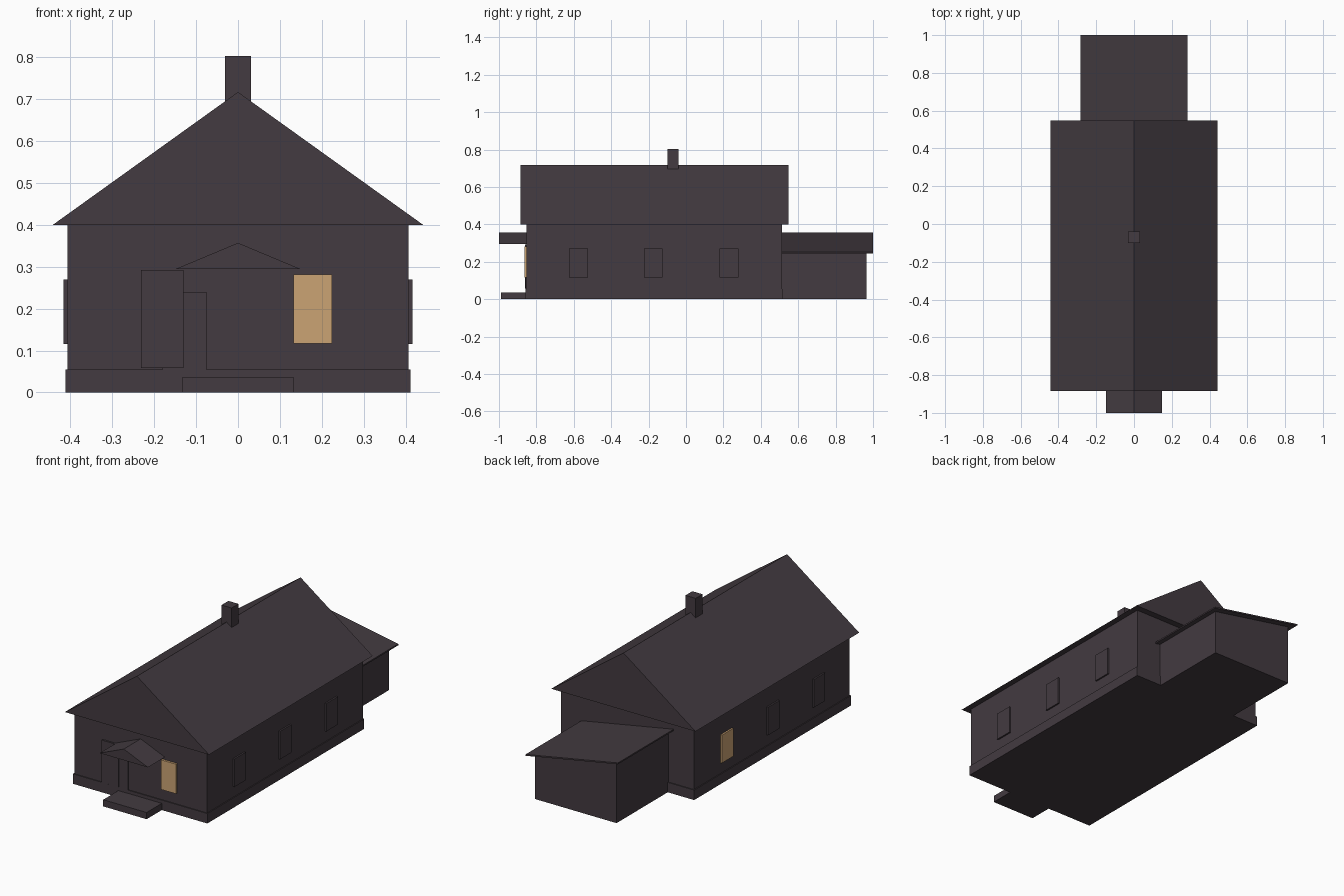
import bpy

cube = bpy.data.objects.get("Cube")
if cube:
    bpy.data.objects.remove(cube, do_unlink=True)


def material(name, colour):
    mat = bpy.data.materials.new(name)
    mat.use_nodes = True
    mat.diffuse_color = (*colour, 1)
    bsdf = mat.node_tree.nodes["Principled BSDF"]
    bsdf.inputs["Base Color"].default_value = (*colour, 1)
    bsdf.inputs["Roughness"].default_value = 0.9
    return mat


DARK = material("charcoal", (0.056, 0.043, 0.052))
GLOW = material("warm window light", (0.60, 0.37, 0.175))


def prism(name, profile, y0, y1, mat=DARK):
    """Extrude an (x, z) outline, counter-clockwise from the front, along y."""
    n = len(profile)
    verts = [(x, y, z) for y in (y0, y1) for x, z in profile]
    faces = [tuple(range(n)), tuple(reversed(range(n, 2 * n)))]
    for i in range(n):
        j = (i + 1) % n
        faces.append((i, i + n, j + n, j))
    mesh = bpy.data.meshes.new(name)
    mesh.from_pydata(verts, [], faces)
    mesh.materials.append(mat)
    obj = bpy.data.objects.new(name, mesh)
    bpy.context.collection.objects.link(obj)
    return obj


def box(name, x0, x1, y0, y1, z0, z1, mat=DARK):
    return prism(name, [(x0, z0), (x1, z0), (x1, z1), (x0, z1)], y0, y1, mat)


def gable(name, half, z0, z1, y0, y1):
    return prism(name, [(-half, z0), (half, z0), (0, z1)], y0, y1)


# Main house: plinth, walls, solid gable roof and chimney
box("plinth", -0.412, 0.412, -0.857, 0.517, 0, 0.055)
box("walls", -0.407, 0.407, -0.852, 0.512, 0.05, 0.40)
gable("main_roof", 0.442, 0.40, 0.717, -0.885, 0.548)
box("chimney", -0.031, 0.031, -0.10, -0.04, 0.69, 0.803)

# Rear lean-to: walls follow the single-pitch roof, high on the right side
def pitch(x):
    return 0.304 - 0.184 * x


box_half, roof_half, slab = 0.25, 0.283, 0.008
prism("shed_walls",
      [(-box_half, 0), (box_half, 0),
       (box_half, pitch(box_half) - slab), (-box_half, pitch(-box_half) - slab)],
      0.50, 0.965)
prism("shed_roof",
      [(-roof_half, pitch(-roof_half) - slab), (roof_half, pitch(roof_half) - slab),
       (roof_half, pitch(roof_half)), (-roof_half, pitch(-roof_half))],
      0.512, 1.0)

# Entrance: canopy, step, doorway and door leaf
gable("porch_canopy", 0.148, 0.295, 0.357, -1.0, -0.85)
box("front_step", -0.133, 0.133, -0.99, -0.857, 0, 0.037)
box("doorway", -0.18, -0.075, -0.858, -0.85, 0, 0.24)
box("door_leaf", -0.232, -0.13, -0.862, -0.85, 0.058, 0.292)

# Front window and the three windows on each side
box("front_window", 0.133, 0.224, -0.864, -0.85, 0.117, 0.281, GLOW)
for side, label in ((1, "left"), (-1, "right")):
    for i, y in enumerate((-0.575, -0.175, 0.23)):
        lit = side < 0 and i == 2
        x0, x1 = sorted((side * 0.40, side * 0.416))
        box(f"{label}_window_{i + 1}", x0, x1, y - 0.05, y + 0.05, 0.115, 0.27,
            GLOW if lit else DARK)
